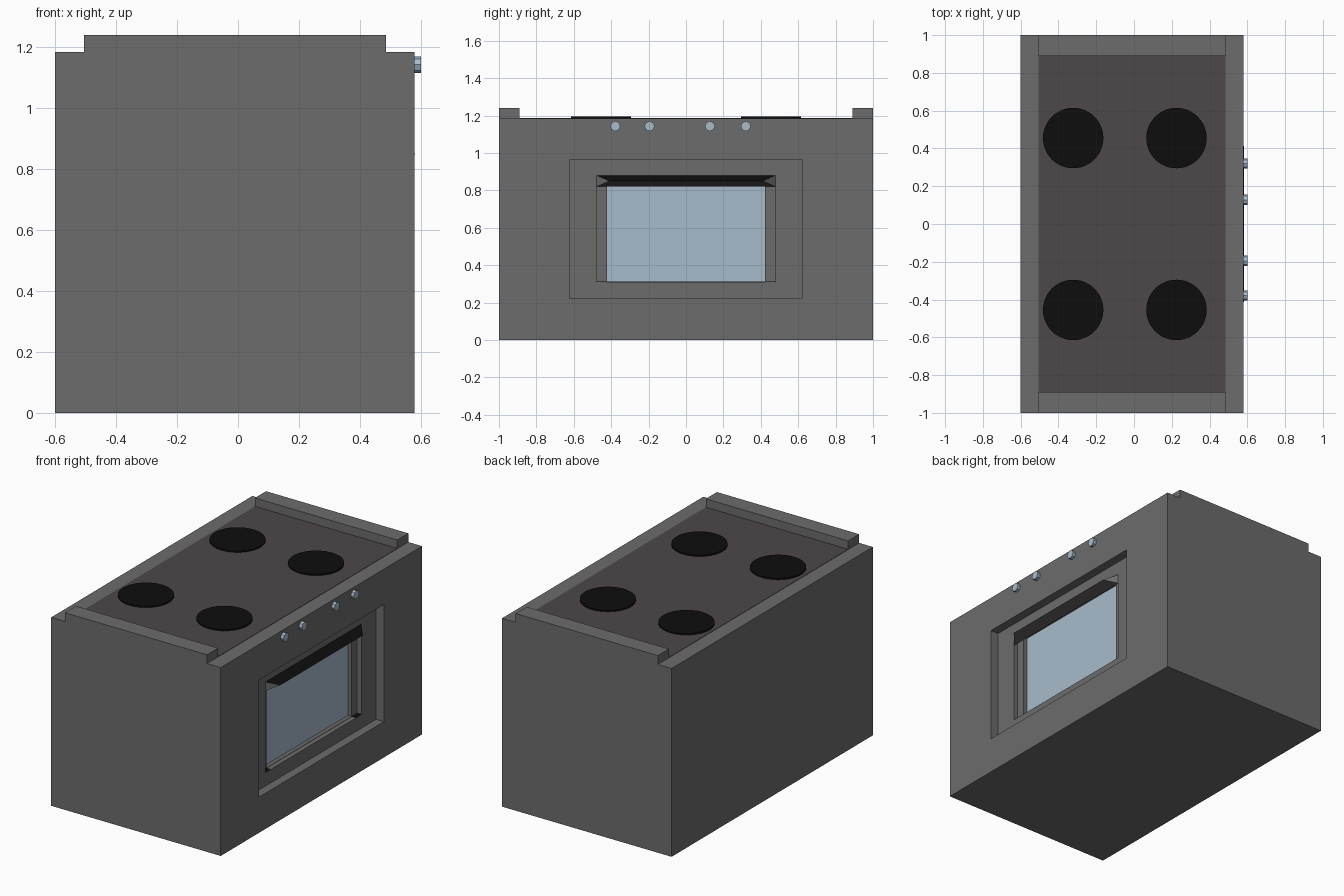
import bpy, bmesh, math
from mathutils import Matrix

cube = bpy.data.objects.get("Cube")
if cube:
    bpy.data.objects.remove(cube, do_unlink=True)


def material(name, rgb):
    m = bpy.data.materials.new(name)
    m.use_nodes = True
    m.diffuse_color = (*rgb, 1)
    m.node_tree.nodes["Principled BSDF"].inputs["Base Color"].default_value = (*rgb, 1)
    return m


GREY = material("grey metal", (0.15, 0.15, 0.153))
BROWN = material("dark brown enamel", (0.075, 0.064, 0.068))
BLACK = material("black iron", (0.004, 0.004, 0.004))
BLUE = material("pale blue glass", (0.39, 0.50, 0.60))


def finish(bm, name, *mats):
    bmesh.ops.recalc_face_normals(bm, faces=bm.faces)
    me = bpy.data.meshes.new(name)
    bm.to_mesh(me)
    bm.free()
    for m in mats:
        me.materials.append(m)
    ob = bpy.data.objects.new(name, me)
    bpy.context.collection.objects.link(ob)
    return ob


def box(name, mat, x, y, z):
    bm = bmesh.new()
    size = Matrix.Diagonal((x[1] - x[0], y[1] - y[0], z[1] - z[0], 1))
    mid = Matrix.Translation((sum(x) / 2, sum(y) / 2, sum(z) / 2))
    bmesh.ops.create_cube(bm, size=1, matrix=mid @ size)
    return finish(bm, name, mat)


def disc(name, mat, radius, depth, sides, matrix):
    bm = bmesh.new()
    bmesh.ops.create_cone(bm, cap_ends=True, segments=sides, radius1=radius,
                          radius2=radius, depth=depth, matrix=matrix)
    return finish(bm, name, mat)


def skin(name, rings, mats):
    """Join rectangles (x, half width, z low, z high) into one closed shell."""
    bm = bmesh.new()
    loops = [[bm.verts.new(c) for c in ((x, -w, lo), (x, w, lo), (x, w, hi), (x, -w, hi))]
             for x, w, lo, hi in rings]
    for a, b in zip(loops, loops[1:]):
        for i in range(4):
            j = (i + 1) % 4
            bm.faces.new((a[i], a[j], b[j], b[i]))
    bm.faces.new(loops[0])
    bm.faces.new(loops[-1]).material_index = 1
    return finish(bm, name, *mats)


# Cabinet with stepped door recess, ending in the window pane
TOP = 1.185
skin("cabinet", [
    (-0.60, 1.0, 0, TOP),
    (0.58, 1.0, 0, TOP),
    (0.58, 0.622, 0.225, 0.962),
    (0.525, 0.622, 0.225, 0.962),
    (0.525, 0.478, 0.31, 0.88),
    (0.495, 0.478, 0.31, 0.88),
    (0.495, 0.423, 0.312, 0.86),
    (0.47, 0.423, 0.312, 0.86),
], (GREY, BLUE))

# Door handle: wedge with a black top, brown underside and grey hipped ends
bm = bmesh.new()
back_low, back_high, ridge = [
    [bm.verts.new((x, s * w, z)) for s in (-1, 1)]
    for x, w, z in ((0.52, 0.478, 0.82), (0.52, 0.478, 0.88), (0.583, 0.41, 0.85))]
bm.faces.new((*back_high, *reversed(ridge))).material_index = 2
bm.faces.new((*back_low, *reversed(ridge))).material_index = 1
bm.faces.new((*back_low, *reversed(back_high)))
for i in range(2):
    bm.faces.new((back_low[i], back_high[i], ridge[i]))
finish(bm, "door_handle", GREY, BROWN, BLACK)

# Cooktop plate, end curbs and the dark corners of the window sill
box("cooktop", BROWN, (-0.505, 0.485), (-0.89, 0.89), (TOP - 0.005, TOP + 0.002))
for side, label in ((-1, "right"), (1, "left")):
    box(label + "_curb", GREY, (-0.505, 0.485), sorted((side * 0.89, side)), (TOP - 0.01, 1.24))
    box(label + "_sill_corner", BLACK, (0.496, 0.524),
        sorted((side * 0.425, side * 0.477)), (0.308, 0.312))

# Burners
for x in (-0.322, 0.225):
    for y in (-0.455, 0.455):
        disc("burner", BLACK, 0.16, 0.012, 48, Matrix.Translation((x, y, TOP + 0.005)))

# Control knobs
for y in (-0.378, -0.195, 0.128, 0.32):
    turn = Matrix.Rotation(math.pi / 2, 4, "Y")
    disc("control_knob", BLUE, 0.027, 0.03, 8, Matrix.Translation((0.585, y, 1.143)) @ turn)
